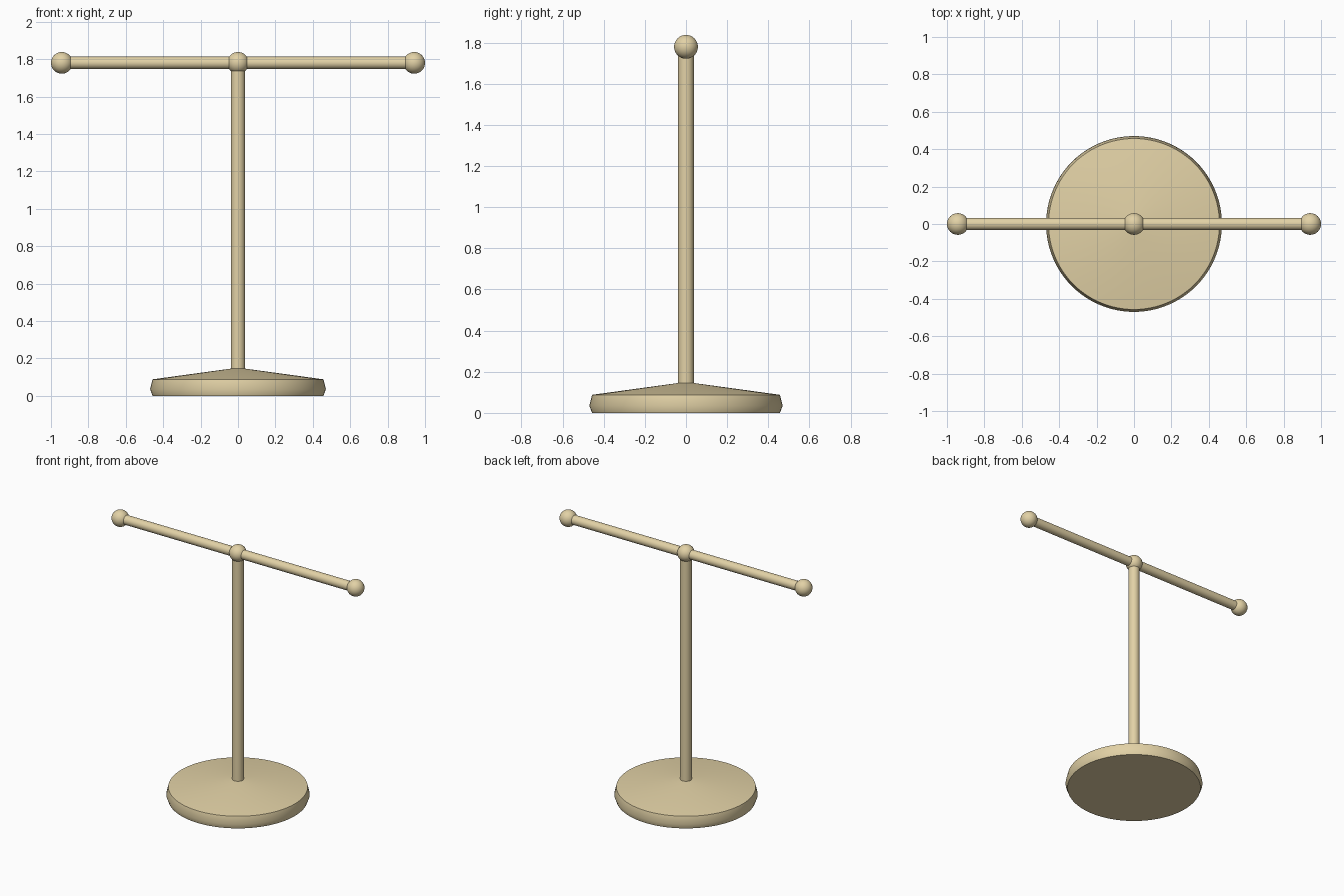
import bpy, bmesh, math

if "Cube" in bpy.data.objects:
    bpy.data.objects.remove(bpy.data.objects["Cube"])

wood = bpy.data.materials.new("pale_wood")
wood.diffuse_color = (0.76, 0.64, 0.38, 1)
wood.use_nodes = True
wood.node_tree.nodes["Principled BSDF"].inputs["Base Color"].default_value = wood.diffuse_color

BAR_Z = 1.78
BALL_R = 0.058


def finish(name, angle=45):
    ob = bpy.context.object
    ob.name = name
    ob.data.materials.append(wood)
    bpy.ops.object.shade_smooth_by_angle(angle=math.radians(angle))
    return ob


def rod(name, radius, length, loc, rot=(0, 0, 0)):
    bpy.ops.mesh.primitive_cylinder_add(vertices=48, radius=radius, depth=length,
                                        location=loc, rotation=rot)
    return finish(name)


def ball(name, x):
    bpy.ops.mesh.primitive_uv_sphere_add(segments=32, ring_count=16, radius=BALL_R,
                                         location=(x, 0, BAR_Z))
    return finish(name)


# Round weighted base: turned profile with a swollen rim and shallow cone top
profile = [(0, 0), (0.457, 0), (0.47, 0.035), (0.457, 0.088), (0.04, 0.145), (0, 0.145)]
bm = bmesh.new()
verts = [bm.verts.new((r, 0, z)) for r, z in profile]
edges = [bm.edges.new(pair) for pair in zip(verts, verts[1:])]
bmesh.ops.spin(bm, geom=verts + edges, cent=(0, 0, 0), axis=(0, 0, 1),
               angle=math.tau, steps=96, use_duplicate=False)
bmesh.ops.remove_doubles(bm, verts=bm.verts, dist=1e-5)
bmesh.ops.recalc_face_normals(bm, faces=bm.faces)
mesh = bpy.data.meshes.new("base")
bm.to_mesh(mesh)
bm.free()
base = bpy.data.objects.new("base", mesh)
bpy.context.collection.objects.link(base)
bpy.context.view_layer.objects.active = base
base.select_set(True)
finish("base")

# Upright post and crossbar
rod("post", 0.038, BAR_Z - 0.13, (0, 0, (BAR_Z + 0.13) / 2))
rod("crossbar", 0.033, 1.884, (0, 0, BAR_Z), (0, math.pi / 2, 0))

# Ball joint in the middle and ball stops at both ends
for name, x in (("left_end_ball", -0.942), ("centre_ball", 0), ("right_end_ball", 0.942)):
    ball(name, x)
